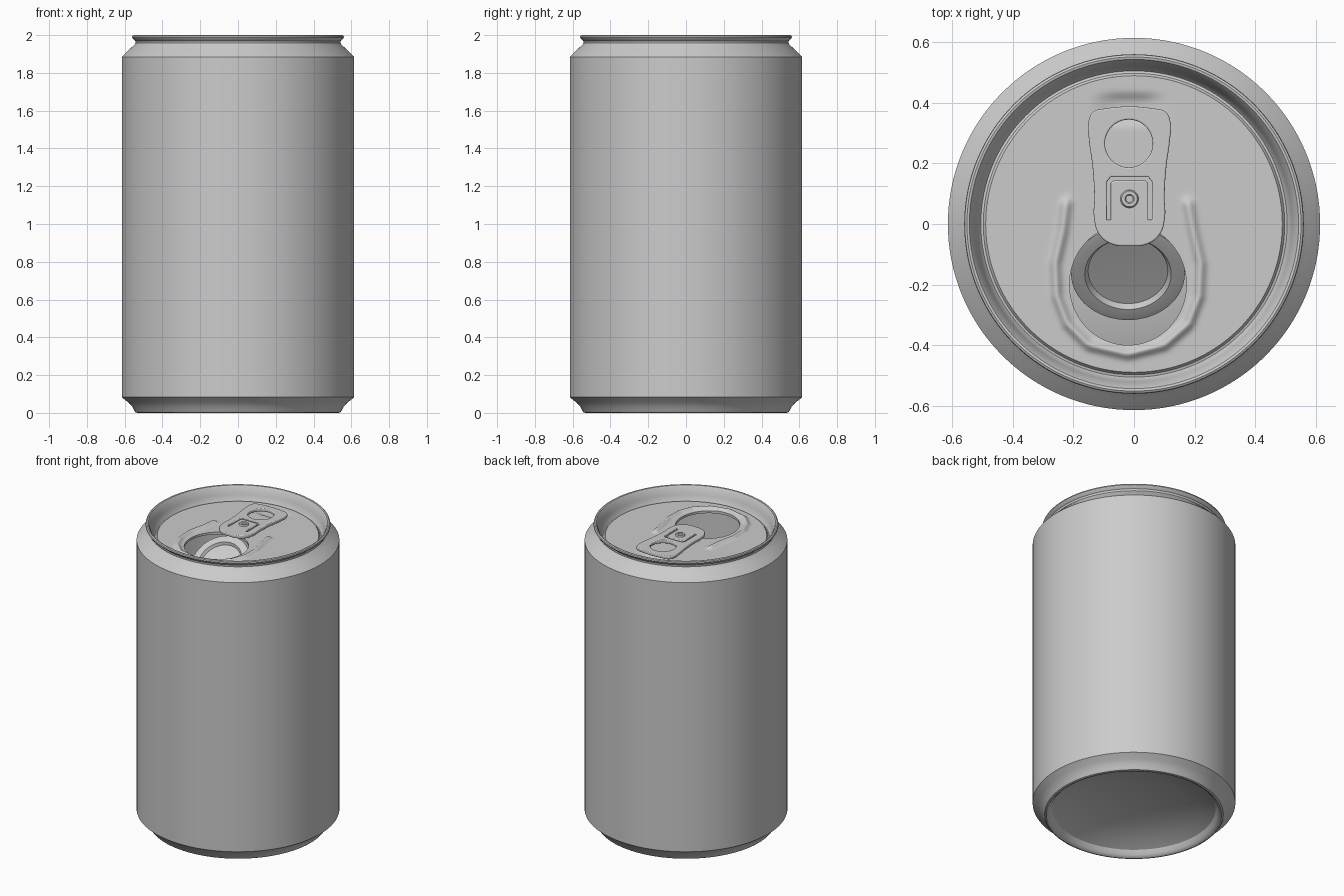
import bpy, bmesh
from math import sin, cos, pi, tau, exp, radians
from mathutils import Vector

if "Cube" in bpy.data.objects:
    bpy.data.objects.remove(bpy.data.objects["Cube"])

LID_Z = 1.915
HOLE = Vector((-0.02, -0.2))


def finish(obj, angle=35):
    bpy.ops.object.select_all(action='DESELECT')
    obj.select_set(True)
    bpy.context.view_layer.objects.active = obj
    if obj.type == 'CURVE':
        bpy.ops.object.convert(target='MESH')
    bpy.ops.object.shade_smooth_by_angle(angle=radians(angle))


def skin(name, rings, angle=35):
    """Join a sequence of closed rings of points with quads."""
    bm = bmesh.new()
    loops = [[bm.verts.new(p) for p in ring] for ring in rings]
    n = len(loops[0])
    for a, b in zip(loops, loops[1:]):
        for i in range(n):
            j = (i + 1) % n
            bm.faces.new((a[i], a[j], b[j], b[i]))
    bmesh.ops.remove_doubles(bm, verts=bm.verts, dist=1e-5)
    mesh = bpy.data.meshes.new(name)
    bm.to_mesh(mesh)
    bm.free()
    obj = bpy.data.objects.new(name, mesh)
    bpy.context.collection.objects.link(obj)
    finish(obj, angle)
    return obj


def circle(r, z, n=128, c=(0, 0)):
    return [(c[0] + r * cos(tau * i / n), c[1] + r * sin(tau * i / n), z) for i in range(n)]


# Can body: domed base, chamfer, straight wall, neck, rolled rim, inner wall
profile = [(0, .14), (.15, .132), (.3, .108), (.42, .075), (.495, .04), (.51, .015),
           (.522, .003), (.532, 0), (.542, .003), (.55, .015), (.56, .034), (.582, .056),
           (.615, .083), (.615, 1.885), (.575, 1.925), (.55, 1.947), (.542, 1.957),
           (.544, 1.97), (.556, 1.98), (.561, 1.988), (.559, 1.996), (.552, 2.0),
           (.544, 1.998), (.535, 1.985), (.522, 1.945), (.513, 1.91), (.506, 1.902),
           (.498, 1.904), (.49, LID_Z)]
skin("can_body", [circle(r, z) for r, z in profile], 30)

# Lid relief: raised U-shaped bead and finger recess behind the tab
bead = [Vector(p) for p in [(-.225, .065), (-.235, -.02), (-.26, -.13), (-.255, -.24),
                            (-.22, -.33), (-.15, -.40), (-.02, -.43), (.10, -.40),
                            (.18, -.33), (.215, -.24), (.22, -.13), (.195, -.02), (.18, .065)]]


def bead_distance(p):
    best = 9
    for a, b in zip(bead, bead[1:]):
        d = b - a
        t = max(0, min(1, (p - a).dot(d) / d.length_squared))
        best = min(best, (p - a - d * t).length)
    return best


def relief(p):
    h = 0.018 * exp(-(bead_distance(p) / 0.017) ** 2)
    h -= 0.018 * exp(-((p.x + .015) / .095) ** 4 - ((p.y - .38) / .045) ** 4)
    return h


# Lid panel blended from the outer circle to the drinking hole
N, R = 160, 56
rings = []
for k in range(R + 1):
    t = k / R
    ring = []
    for i in range(N):
        d = Vector((cos(tau * i / N), sin(tau * i / N)))
        p = (d * 0.49).lerp(HOLE + Vector((d.x * .193, d.y * .2)), t)
        ring.append((p.x, p.y, LID_Z + relief(p)))
    rings.append(ring)
rings.append([(x, y, LID_Z - .015) for x, y, z in rings[-1]])
skin("lid_panel", rings, 50)

# Opened flap, hinged under the tab and bent down into the can
tilt = radians(36)
rings = []
for f, dip in [(1, -.012), (1, 0), (.9, .003), (.76, .003), (.70, -.014), (.35, -.016), (0, -.016)]:
    ring = []
    for i in range(64):
        a = tau * i / 64
        x, u = HOLE.x + .188 * f * cos(a), .19 - .19 * f * sin(a)
        ring.append((x, -.01 - u * cos(tilt) + dip * sin(tilt) * -1,
                     LID_Z - .012 - u * sin(tilt) + dip * cos(tilt)))
    rings.append(ring)
skin("opened_flap", rings)


# Pull tab: filled outline with finger hole and slot around the rivet tongue
def add_spline(curve, pts, smooth=True):
    s = curve.splines.new('BEZIER' if smooth else 'POLY')
    target = s.bezier_points if smooth else s.points
    target.add(len(pts) - 1)
    for q, p in zip(target, pts):
        if smooth:
            q.co = (p[0], p[1], 0)
            q.handle_left_type = q.handle_right_type = 'AUTO'
        else:
            q.co = (p[0], p[1], 0, 1)
    s.use_cyclic_u = True
    s.resolution_u = 8


CX = -0.015
half = [(0, -.073), (.06, -.066), (.10, -.035), (.117, .02), (.116, .09), (.122, .19),
        (.134, .28), (.136, .335), (.12, .37), (.085, .381)]
outline = [(CX + x, y) for x, y in half] + [(CX - x, y) for x, y in reversed(half[1:])]
slot = [(.062, .015), (.074, .015), (.074, .14), (.062, .155)]
slot_in = [(-.062, .015), (-.062, .135), (-.052, .144), (.052, .144), (.062, .135)]
slot = [(CX + x, y) for x, y in slot + [(-x, y) for x, y in reversed(slot)][:3] + slot_in]
slot = [p for i, p in enumerate(slot) if i == 0 or p != slot[i - 1]]

curve = bpy.data.curves.new("pull_tab", 'CURVE')
curve.dimensions = '2D'
curve.fill_mode = 'BOTH'
add_spline(curve, outline)
add_spline(curve, [(p[0], p[1]) for p in circle(.079, 0, 40, (-.017, .266))], False)
add_spline(curve, slot, False)
curve.extrude = .006
curve.bevel_depth = .005
curve.bevel_resolution = 2
curve.offset = -.005
tab = bpy.data.objects.new("pull_tab", curve)
tab.location.z = LID_Z + .026
bpy.context.collection.objects.link(tab)
finish(tab, 40)

# Rivet holding the tab to the lid
skin("rivet", [circle(r, LID_Z + z, 24, (CX, .083)) for r, z in
               [(.04, 0), (.03, .015), (.03, .04), (.026, .046), (.015, .046), (.012, .042), (0, .042)]])
